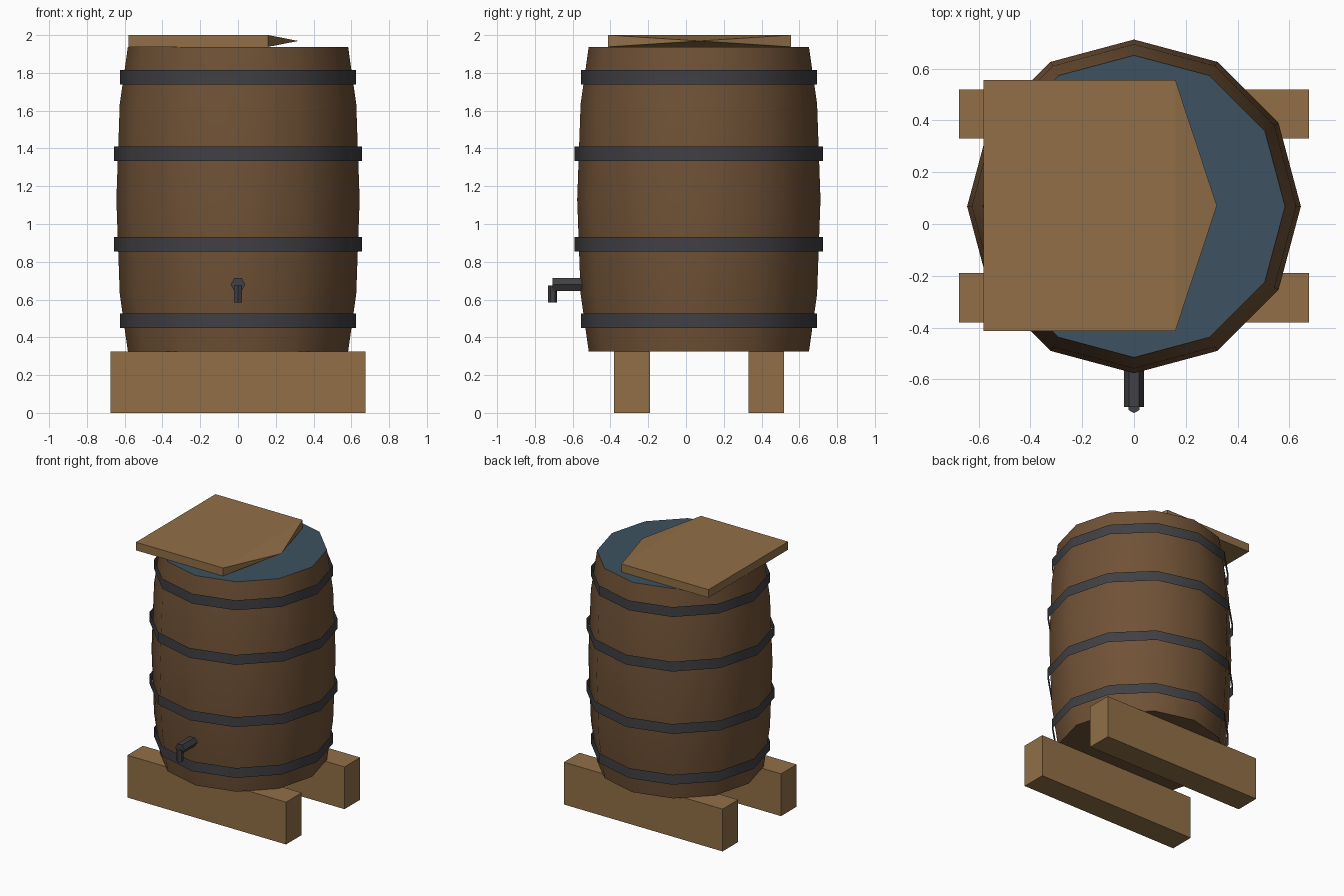
import bpy, bmesh, math
from mathutils import Vector, Matrix

if "Cube" in bpy.data.objects:
    bpy.data.objects.remove(bpy.data.objects["Cube"])

CY = 0.068  # barrel axis in y


def material(name, rgb):
    m = bpy.data.materials.new(name)
    m.diffuse_color = (*rgb, 1)
    m.use_nodes = True
    m.node_tree.nodes["Principled BSDF"].inputs["Base Color"].default_value = m.diffuse_color
    return m


plank = material("light wood", (0.283, 0.159, 0.063))
stave = material("dark wood", (0.162, 0.084, 0.037))
iron = material("iron", (0.052, 0.052, 0.059))
water = material("water", (0.048, 0.084, 0.119))


def finish(name, bm, mats, matrix=None, smooth=False):
    if matrix:
        bm.transform(matrix)
    mesh = bpy.data.meshes.new(name)
    for f in bm.faces:
        f.smooth = smooth
    bm.to_mesh(mesh)
    bm.free()
    for m in mats:
        mesh.materials.append(m)
    if smooth:
        mesh.set_sharp_from_angle(angle=math.radians(40))
    obj = bpy.data.objects.new(name, mesh)
    bpy.context.collection.objects.link(obj)
    return obj


def lathe(profile, sides, caps=True):
    """Stack of rings from (radius, z) pairs, listed bottom to top."""
    bm = bmesh.new()
    rings = [[bm.verts.new((r * math.cos(2 * math.pi * i / sides),
                            r * math.sin(2 * math.pi * i / sides), z))
              for i in range(sides)] for r, z in profile]
    for a, b in zip(rings, rings[1:]):
        for i in range(sides):
            j = (i + 1) % sides
            bm.faces.new((a[i], a[j], b[j], b[i]))
    if caps:
        bm.faces.new(rings[0][::-1])
        bm.faces.new(rings[-1])
    bm.normal_update()
    return bm


def box(x0, x1, y0, y1, z0, z1):
    bm = bmesh.new()
    bmesh.ops.create_cube(bm, size=1)
    bm.transform(Matrix.Translation(((x0 + x1) / 2, (y0 + y1) / 2, (z0 + z1) / 2))
                 @ Matrix.Diagonal((x1 - x0, y1 - y0, z1 - z0, 1)))
    bm.normal_update()
    return bm


axis = Matrix.Translation((0, CY, 0))

# Barrel body, with the water filling it to the rim
bm = lathe([(0.583, 0.325), (0.626, 0.63), (0.644, 1.13), (0.626, 1.635), (0.583, 1.938)], 12)
for f in bm.faces:
    if f.normal.z > 0.9:
        f.material_index = 1
finish("barrel", bm, [stave, water], axis, smooth=True)

# Thin iron hoops standing slightly off the staves
for i, (r, z) in enumerate([(0.625, 0.488), (0.657, 0.893), (0.657, 1.372), (0.625, 1.777)]):
    bm = lathe([(r, z - 0.038), (r, z + 0.038)], 12, caps=False)
    finish(f"hoop_{i + 1}", bm, [iron], axis, smooth=True)

# Two support beams
for name, y in (("front_beam", -0.285), ("back_beam", 0.425)):
    finish(name, box(-0.675, 0.675, y - 0.095, y + 0.095, 0, 0.325), [plank])

# Lid pushed aside, its right end drawn out to a point
bm = box(-0.58, 0.16, -0.412, 0.555, 1.938, 2.0)
end = [f for f in bm.faces if f.normal.x > 0.9]
tip = bmesh.ops.poke(bm, faces=end)["verts"][0]
tip.co = Vector((0.32, 0.071, 1.969))
finish("lid", bm, [plank])

# Tap: horizontal pipe and downward spout
finish("tap_pipe", lathe([(0.039, 0), (0.039, 0.2)], 6), [iron],
       Matrix.Translation((0, -0.706, 0.68)) @ Matrix.Rotation(math.radians(-90), 4, 'X'))
finish("tap_spout", lathe([(0.024, 0.585), (0.024, 0.675)], 6), [iron],
       Matrix.Translation((0, -0.706, 0)) @ Matrix.Rotation(math.radians(90), 4, 'Z'))
